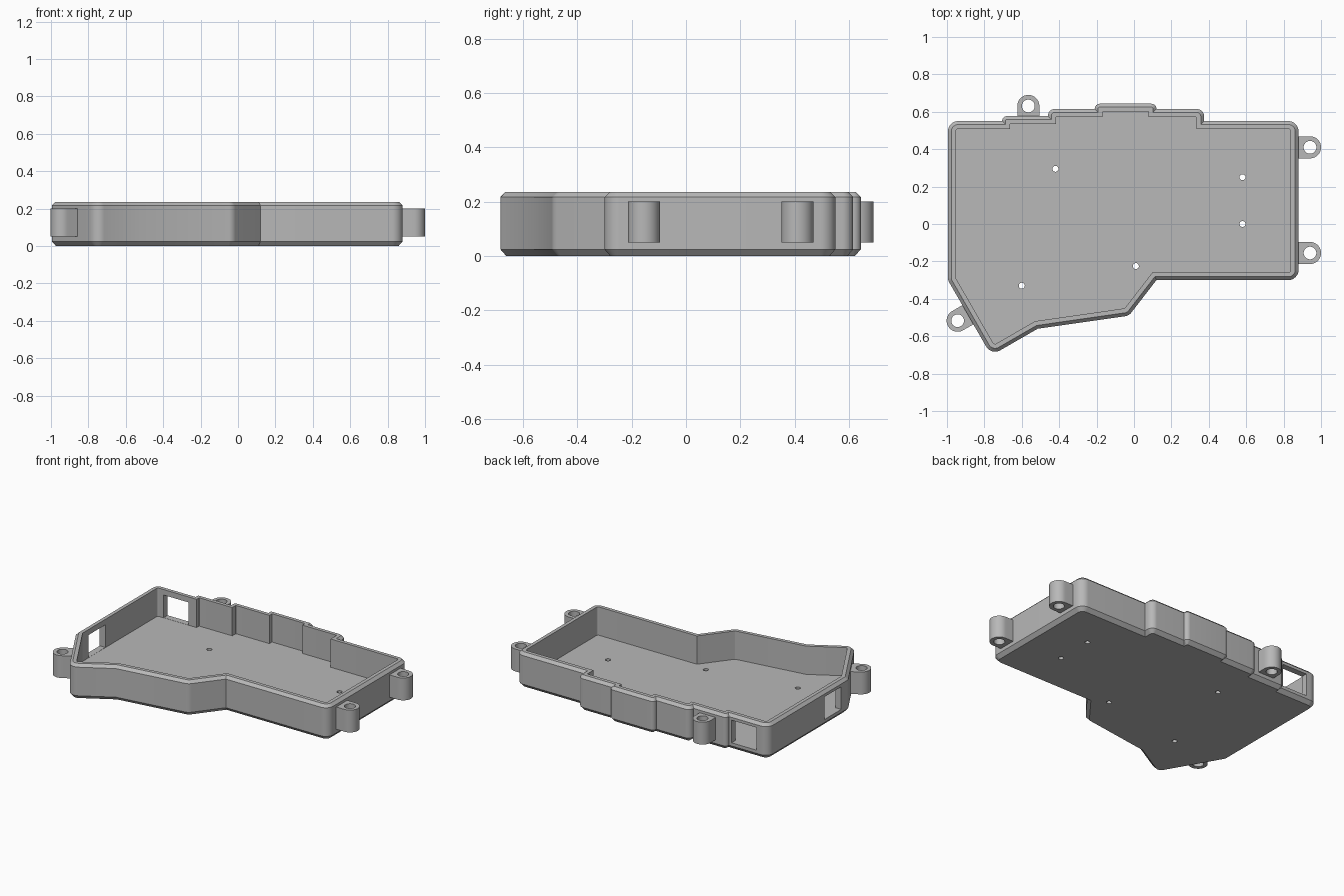
import bpy, bmesh, math
from mathutils import Vector, Matrix

if "Cube" in bpy.data.objects:
    bpy.data.objects.remove(bpy.data.objects["Cube"])

HEIGHT, FLOOR, WALL = 0.235, 0.045, 0.042

grey = bpy.data.materials.new("matte_grey")
grey.use_nodes = True
grey.diffuse_color = (0.48, 0.48, 0.48, 1)
grey.node_tree.nodes["Principled BSDF"].inputs["Base Color"].default_value = (0.48, 0.48, 0.48, 1)

# Outline of the case, clockwise from the back corner: x, y, corner radius
OUTLINE = [
    (-0.995, 0.55, 0.055), (-0.705, 0.55, 0), (-0.705, 0.577, 0.026),
    (-0.46, 0.577, 0), (-0.46, 0.615, 0.036), (-0.21, 0.615, 0),
    (-0.21, 0.643, 0.027), (0.12, 0.643, 0.027), (0.12, 0.615, 0),
    (0.375, 0.615, 0.04), (0.375, 0.55, 0), (0.88, 0.55, 0.055),
    (0.88, -0.30, 0.055), (0.12, -0.30, 0), (-0.027, -0.49, 0.05),
    (-0.515, -0.56, 0), (-0.763, -0.703, 0.055), (-0.995, -0.30, 0.055),
]


def inset_outline(inset, steps=8):
    """Outline moved inward, with its convex corners rounded."""
    result = []
    for i, (x, y, radius) in enumerate(OUTLINE):
        p = Vector((x, y))
        before = (p - Vector(OUTLINE[i - 1][:2])).normalized()
        after = (Vector(OUTLINE[(i + 1) % len(OUTLINE)][:2]) - p).normalized()
        n1, n2 = Vector((before.y, -before.x)), Vector((after.y, -after.x))
        mitre = (n1 + n2) / (1 + n1.dot(n2))
        if radius == 0:
            result.append(p + mitre * inset)
            continue
        r = max(radius - inset, 0.004)
        centre = p + mitre * (inset + r)
        for k in range(steps + 1):
            result.append(centre - n1.lerp(n2, k / steps).normalized() * r)
    return result


def make_object(name, bm):
    bmesh.ops.recalc_face_normals(bm, faces=bm.faces)
    mesh = bpy.data.meshes.new(name)
    bm.to_mesh(mesh)
    bm.free()
    mesh.materials.append(grey)
    obj = bpy.data.objects.new(name, mesh)
    bpy.context.collection.objects.link(obj)
    return obj


def activate(obj):
    bpy.ops.object.select_all(action='DESELECT')
    obj.select_set(True)
    bpy.context.view_layer.objects.active = obj


def bridge(bm, lower, upper):
    for i in range(len(lower)):
        bm.faces.new((lower[i - 1], lower[i], upper[i], upper[i - 1]))


# Tray: bevelled outer wall, flat rim, inner wall and floor
bm = bmesh.new()
rings = []
for inset, z in [(0.022, 0), (0, 0.025), (0, HEIGHT - 0.018), (0.018, HEIGHT),
                 (WALL, HEIGHT), (WALL, FLOOR)]:
    rings.append([bm.verts.new((p.x, p.y, z)) for p in inset_outline(inset)])
for lower, upper in zip(rings, rings[1:]):
    bridge(bm, lower, upper)
bm.faces.new(rings[0])
bm.faces.new(rings[-1])
tray = make_object("case_tray", bm)

# Cutter: floor screw holes and the two port windows
bm = bmesh.new()
for x, y in [(-0.42, 0.295), (0.58, 0.25), (0.58, 0), (0.01, -0.225), (-0.6, -0.33)]:
    bmesh.ops.create_cone(bm, cap_ends=True, segments=24, radius1=0.016, radius2=0.016,
                          depth=0.2, matrix=Matrix.Translation((x, y, 0.02)))
for x, y, sx, sy in [(-0.816, 0.54, 0.184, 0.13), (-0.985, -0.137, 0.13, 0.18)]:
    box = Matrix.Translation((x, y, 0.122)) @ Matrix.Diagonal((sx, sy, 0.152, 1))
    bmesh.ops.create_cube(bm, size=1, matrix=box)
cutter = make_object("opening_cutter", bm)
cutter.hide_render = True

cut = tray.modifiers.new("openings", 'BOOLEAN')
cut.operation = 'DIFFERENCE'
cut.solver = 'EXACT'
cut.object = cutter
activate(tray)
bpy.ops.object.modifier_apply(modifier=cut.name)
bpy.data.objects.remove(cutter)
bpy.ops.object.shade_smooth_by_angle(angle=math.radians(28))


def clamp(v):
    return max(-1, min(1, v))


def mounting_lug(name, x, y, facing, reach, radius=0.059, bore=0.034, count=48):
    """Upright lug, round outside and flat where it meets the wall."""
    bm = bmesh.new()
    loops = []
    for z in (0.05, 0.2):
        outer, inner = [], []
        for k in range(count):
            a = math.tau * k / count
            c, s = math.cos(a), math.sin(a)
            if c > -1e-6:
                outer.append(bm.verts.new((radius * c, radius * s, z)))
            else:
                outer.append(bm.verts.new((reach * clamp(c * 1.4143), radius * clamp(s * 1.4143), z)))
            inner.append(bm.verts.new((bore * c, bore * s, z)))
        loops.append((outer, inner))
    (low_out, low_in), (top_out, top_in) = loops
    for lower, upper in [(low_out, top_out), (low_in, top_in), (low_out, low_in), (top_out, top_in)]:
        bridge(bm, lower, upper)
    lug = make_object(name, bm)
    lug.location = (x, y, 0)
    lug.rotation_euler.z = math.radians(facing)
    activate(lug)
    bpy.ops.object.shade_smooth_by_angle(angle=math.radians(28))


# Mounting lugs around the case
mounting_lug("back_lug", -0.565, 0.631, 90, 0.065)
mounting_lug("left_back_lug", 0.941, 0.41, 0, 0.07)
mounting_lug("left_front_lug", 0.941, -0.155, 0, 0.07)
mounting_lug("right_front_lug", -0.943, -0.517, 210, 0.095)
